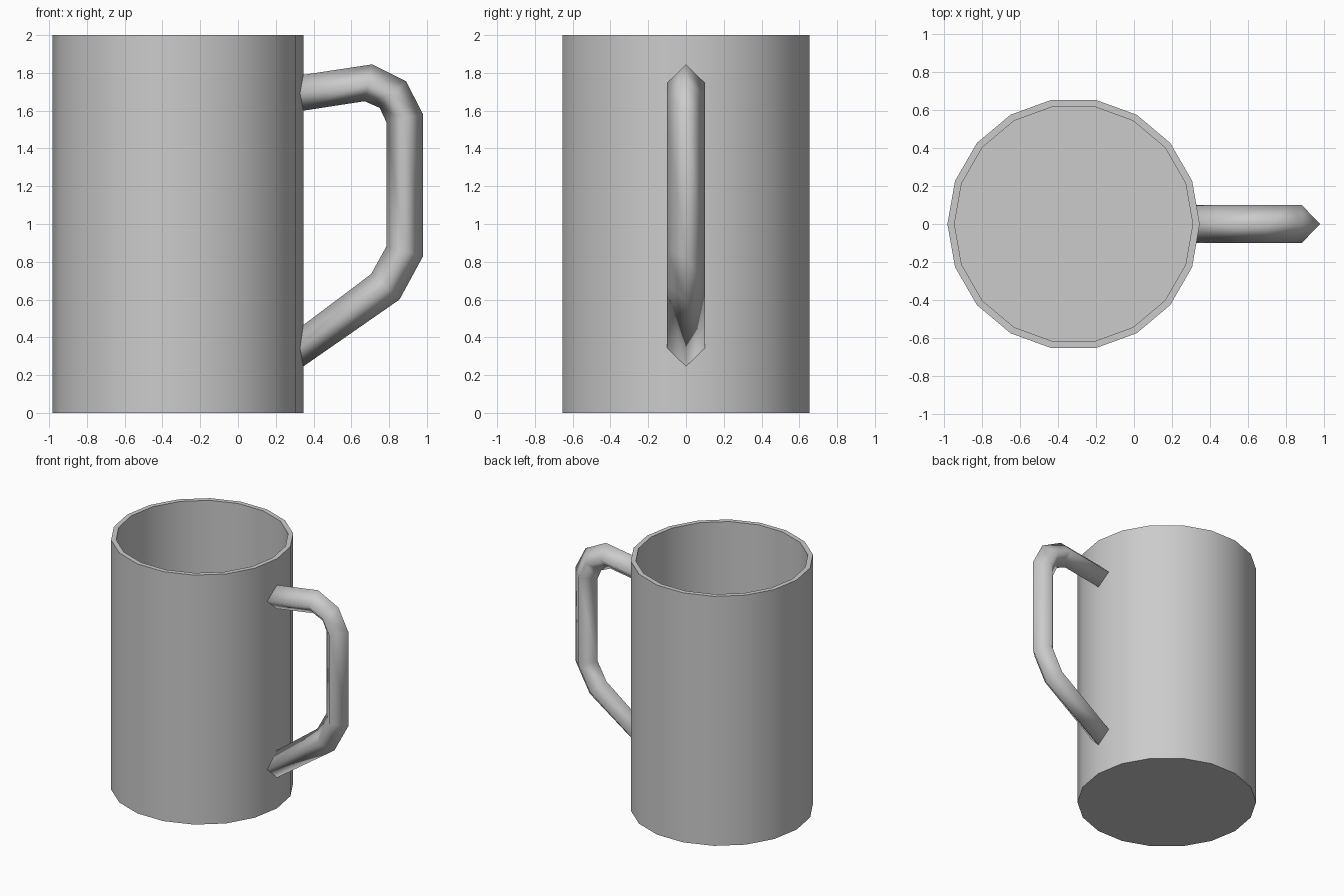
import bpy, bmesh, math

if "Cube" in bpy.data.objects:
    bpy.data.objects.remove(bpy.data.objects["Cube"])

SIDES = 18
CX = -0.318          # axis of the cup
R_OUT, R_IN = 0.664, 0.627
HEIGHT, FLOOR = 2.0, 0.04


def skin_rings(name, rings, smooth_angle):
    """Bridge equal-sized rings of points in order and cap both ends."""
    bm = bmesh.new()
    loops = [[bm.verts.new(p) for p in ring] for ring in rings]
    n = len(loops[0])
    for a, b in zip(loops, loops[1:]):
        for i in range(n):
            j = (i + 1) % n
            bm.faces.new((a[i], a[j], b[j], b[i]))
    bm.faces.new(loops[0])
    bm.faces.new(loops[-1])
    bmesh.ops.recalc_face_normals(bm, faces=bm.faces)
    mesh = bpy.data.meshes.new(name)
    bm.to_mesh(mesh)
    bm.free()
    obj = bpy.data.objects.new(name, mesh)
    bpy.context.collection.objects.link(obj)
    bpy.ops.object.select_all(action='DESELECT')
    obj.select_set(True)
    bpy.context.view_layer.objects.active = obj
    bpy.ops.object.shade_smooth_by_angle(angle=math.radians(smooth_angle))
    return obj


def circle(r, z):
    return [(CX + r * math.cos(2 * math.pi * i / SIDES),
             r * math.sin(2 * math.pi * i / SIDES), z) for i in range(SIDES)]


# Hollow cup: outer wall, rim, inner wall, inside floor
skin_rings("cup_body", [circle(R_OUT, 0), circle(R_OUT, HEIGHT),
                        circle(R_IN, HEIGHT), circle(R_IN, FLOOR)], 30)

# Handle: diamond section swept along the outer and inner edge lines,
# with both ends buried in the cup wall
outer = [(0.32, 1.786), (0.71, 1.845), (0.89, 1.755), (0.98, 1.58),
         (0.98, 0.83), (0.855, 0.60), (0.32, 0.228)]
inner = [(0.32, 1.596), (0.67, 1.65), (0.75, 1.615), (0.785, 1.54),
         (0.785, 0.88), (0.705, 0.735), (0.32, 0.446)]
rings = []
for (ox, oz), (ix, iz) in zip(outer, inner):
    mx, mz = (ox + ix) / 2, (oz + iz) / 2
    rings.append([(ox, 0, oz), (mx, 0.1, mz), (ix, 0, iz), (mx, -0.1, mz)])
skin_rings("handle", rings, 180)
